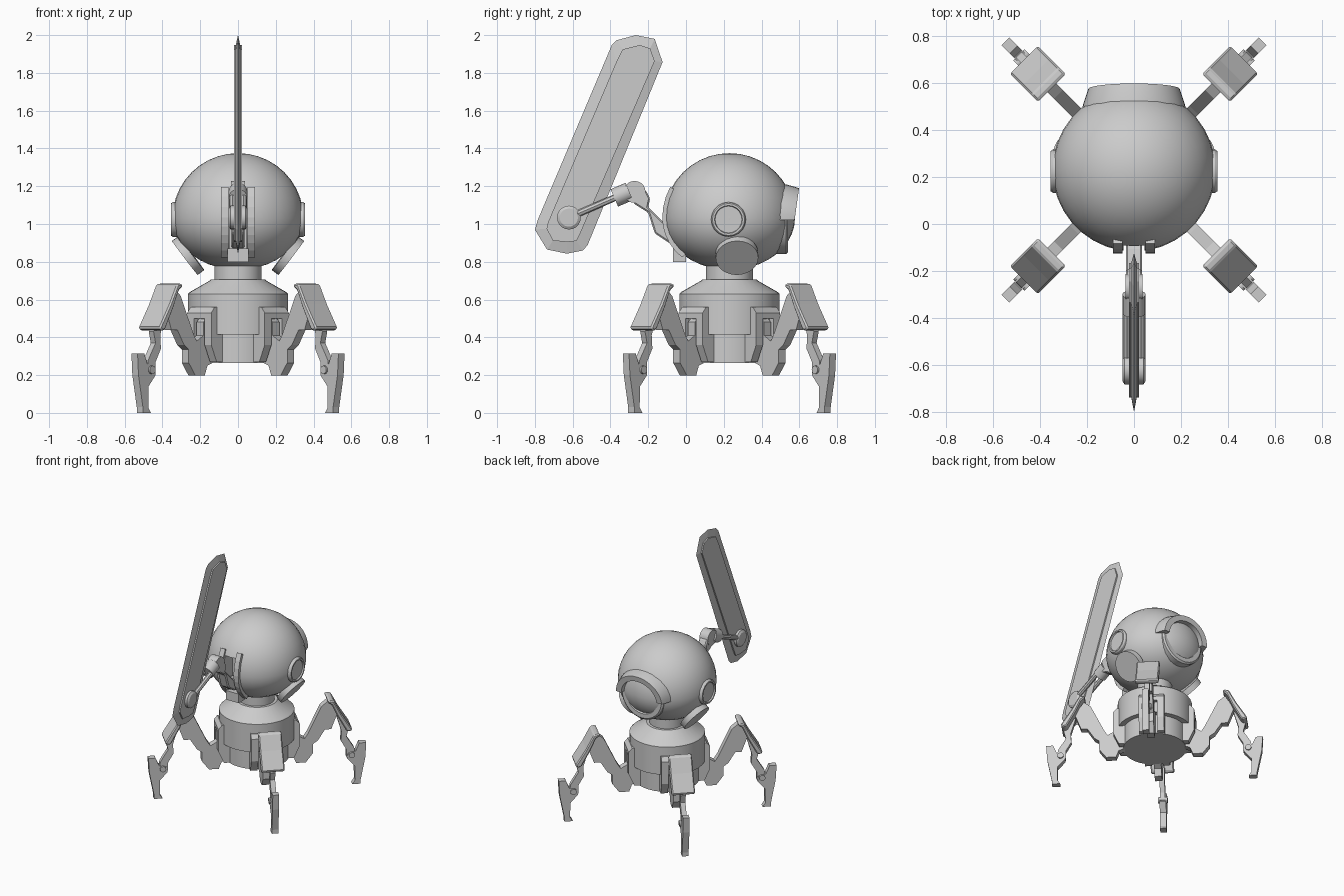
import bpy, bmesh, math
from mathutils import Matrix, Vector

if "Cube" in bpy.data.objects:
    bpy.data.objects.remove(bpy.data.objects["Cube"])

CY = 0.23  # body axis position on y
grey = bpy.data.materials.new("grey metal")
grey.diffuse_color = (0.6, 0.6, 0.6, 1)
grey.use_nodes = True
grey.node_tree.nodes["Principled BSDF"].inputs["Base Color"].default_value = grey.diffuse_color


def finish(name, bm, mat=Matrix(), smooth=True):
    bm.transform(mat)
    bmesh.ops.recalc_face_normals(bm, faces=bm.faces)
    me = bpy.data.meshes.new(name)
    bm.to_mesh(me)
    bm.free()
    ob = bpy.data.objects.new(name, me)
    bpy.context.collection.objects.link(ob)
    me.materials.append(grey)
    if smooth:
        bpy.ops.object.select_all(action='DESELECT')
        ob.select_set(True)
        bpy.context.view_layer.objects.active = ob
        bpy.ops.object.shade_smooth_by_angle(angle=math.radians(32))
    return ob


def prism(name, pts, half, mat=Matrix(), bevel=0, shift=0):
    """Profile in local x/z, extruded along local y."""
    bm = bmesh.new()
    f = bm.faces.new([bm.verts.new((a, shift - half, b)) for a, b in pts])
    ext = bmesh.ops.extrude_face_region(bm, geom=[f])
    vs = [v for v in ext['geom'] if isinstance(v, bmesh.types.BMVert)]
    bmesh.ops.translate(bm, verts=vs, vec=(0, 2 * half, 0))
    ob = finish(name, bm, mat, False)
    if bevel:
        m = ob.modifiers.new("bevel", 'BEVEL')
        m.width = bevel
        m.segments = 1
    return ob


def lathe(name, prof, mat=Matrix(), seg=32, arc=360, closed=False):
    """Revolve (radius, height) points about local z."""
    bm = bmesh.new()
    vs = [bm.verts.new((r, 0, h)) for r, h in prof]
    n = len(vs)
    es = [bm.edges.new((vs[i], vs[(i + 1) % n])) for i in range(n if closed else n - 1)]
    bmesh.ops.spin(bm, geom=vs + es, cent=(0, 0, 0), axis=(0, 0, 1),
                   angle=math.radians(arc), steps=seg)
    bmesh.ops.remove_doubles(bm, verts=bm.verts, dist=1e-4)
    if arc < 360:
        bmesh.ops.holes_fill(bm, edges=[e for e in bm.edges if e.is_boundary])
    return finish(name, bm, mat)


def disc(name, r, h0, h1, mat, seg=20):
    return lathe(name, [(0, h0), (r, h0), (r, h1), (0, h1)], mat, seg)


def cut(ob, cutter):
    m = ob.modifiers.new("cut", 'BOOLEAN')
    m.operation = 'DIFFERENCE'
    m.object = cutter
    cutter.hide_render = True
    cutter.hide_viewport = True


def aim(pos, direction):
    return Matrix.Translation(pos) @ Vector(direction).to_track_quat('Z', 'Y').to_matrix().to_4x4()


def box(a0, a1, b0, b1):
    return [(a0, b0), (a1, b0), (a1, b1), (a0, b1)]


AXIS = Matrix.Translation((0, CY, 0))
SIDE = Matrix.Rotation(math.pi / 2, 4, 'Z')  # local x becomes world y

# Round head, flatter below its equator
R, HZ = 0.347, 1.03
prof = []
for i in range(21):
    a = -math.pi / 2 + math.pi * i / 20
    prof.append((R * math.cos(a), HZ + math.sin(a) * (0.272 if a < 0 else 0.345)))
prof[0], prof[-1] = (0, HZ - 0.272), (0, HZ + 0.345)
head = lathe("head", prof, AXIS, 36)
EYE = aim((0, 0, 1.02), (0, 1, 0))
cut(head, disc("eye_cutter", 0.145, 0.44, 0.75, EYE))
slot = prism("slot_cutter", box(-0.3, 0.0, 0.86, 1.15), 0.045, SIDE)
cut(head, slot)

# Arm mount: curved frame on the front of the head, open in the middle
arc = []
for rad, order in ((1.025, range(9)), (0.9, range(8, -1, -1))):
    for i in order:
        a = math.radians(152 + 73 * i / 8)
        arc.append((CY + R * rad * math.cos(a),
                    HZ + rad * math.sin(a) * (0.345 if a < math.pi else 0.285)))
for s in (-1, 1):
    prism("arm_mount_rail", arc, 0.02, SIDE, shift=s * 0.07)
prism("arm_mount_base", box(-0.07, 0.0, 0.80, 0.87), 0.055, SIDE)

# Eye: recessed socket, rim and brow
lathe("eye_socket", [(0.18, 0.44), (0.18, 0.53), (0.168, 0.54), (0.135, 0.54),
                     (0.11, 0.47), (0.11, 0.455), (0, 0.455)], EYE)
shear = Matrix(((1, 0, 0, 0), (0, 1, 0.14, -0.143), (0, 0, 1, 0), (0, 0, 0, 1)))
turn = Matrix(((1, 0, 0, 0), (0, 0, 1, 0), (0, 0.87, 0, 1.02), (0, 0, 0, 1)))
lathe("eye_brow", [(0.222, 0.47), (0.218, 0.505), (0.195, 0.575), (0.15, 0.575), (0.15, 0.47)],
      shear @ turn, 18, 180, True)

# Side ports and tilted ear discs
for s in (-1, 1):
    lathe("side_port", [(0.092, 0.3), (0.092, 0.345), (0.085, 0.356), (0.074, 0.356),
                        (0.071, 0.346), (0, 0.346)], aim((0, 0.225, 1.024), (s, 0, 0)), 20)
    disc("ear_disc", 0.113, -0.035, 0.008, aim((s * 0.275, 0.27, 0.825), (s * 0.79, 0.02, -0.6)), 24)

# Neck and drum-shaped body
lathe("neck", [(0, 0.68), (0.125, 0.68), (0.125, 0.78), (0, 0.78)], AXIS)
lathe("body", [(0, 0.415), (0.265, 0.415), (0.265, 0.63), (0.255, 0.64), (0.15, 0.7),
               (0.145, 0.706), (0, 0.706)], AXIS)
disc("body_base", 0.225, 0.265, 0.42, AXIS, 32)

# Four legs on the diagonals
thigh = [(.20, .27), (.20, .49), (.25, .51), (.285, .48), (.285, .41), (.335, .38), (.36, .42),
         (.455, .62), (.505, .66), (.57, .56), (.525, .44), (.48, .44), (.43, .36), (.395, .335),
         (.395, .265), (.345, .198), (.275, .198), (.255, .25)]
pad = [(.49, .67), (.50, .685), (.535, .68), (.59, .575), (.668, .45), (.65, .435),
       (.625, .44), (.56, .56), (.52, .65)]
shin = [(.565, .53), (.60, .54), (.65, .43), (.635, .37), (.69, .28), (.70, .22), (.675, .19),
        (.635, .21), (.635, .27), (.595, .34), (.60, .41)]
foot = [(.725, .315), (.775, .315), (.768, .2), (.735, .03), (.735, 0), (.675, 0), (.695, .03),
        (.693, .14), (.64, .2), (.645, .24), (.70, .255)]
for k in range(4):
    M = AXIS @ Matrix.Rotation(math.radians(45 + 90 * k), 4, 'Z')
    prism("leg_mount_top", [(.19, .50), (.19, .56), (.265, .56), (.29, .53), (.29, .50)], 0.09, M)
    for s in (-1, 1):
        prism("leg_mount_side", [(.17, .27), (.17, .50), (.29, .50), (.29, .36), (.25, .27)],
              0.025, M, shift=s * 0.065)
    prism("thigh", thigh, 0.026, M)
    prism("knee_pad", pad, 0.083, M, 0.008)
    prism("shin", shin, 0.018, M)
    prism("foot", foot, 0.023, M)
    disc("ankle_pin", 0.022, -0.034, 0.034, M @ aim((.672, 0, .228), (0, 1, 0)), 12)

# Blade: sharp edge bevelled towards a raised middle plate
outer = [(-.266, 2.0), (-.166, 1.98), (-.124, 1.857), (-.52, .89), (-.545, .86), (-.63, .843),
         (-.736, .865), (-.8, .97), (-.784, 1.024), (-.393, 1.947), (-.367, 1.973)]
inner = [(-.245, 1.947), (-.19, 1.93), (-.166, 1.862), (-.562, .945), (-.58, .91), (-.63, .905),
         (-.705, .912), (-.738, .975), (-.73, 1.01), (-.368, 1.86), (-.335, 1.925)]
bm = bmesh.new()
edge = [bm.verts.new((0, y, z)) for y, z in outer]
for s in (-1, 1):
    prev = edge
    for x in (0.012, 0.022):
        ring = [bm.verts.new((s * x, y, z)) for y, z in inner]
        for i in range(11):
            j = (i + 1) % 11
            bm.faces.new((prev[i], prev[j], ring[j], ring[i]))
        prev = ring
    bm.faces.new(prev)
finish("blade", bm, smooth=False)

# Blade hub, fork, collar and elbow
HUB, COL = Vector((0, -.62, 1.034)), Vector((0, -.34, 1.155))
along = COL - HUB
X = (1, 0, 0)
lathe("blade_hub", [(0, -.05), (.048, -.05), (.063, -.04), (.063, .04), (.048, .05), (0, .05)],
      aim(HUB, X), 20)
for s in (-1, 1):
    off = Vector((s * 0.03, 0, 0))
    disc("blade_fork", 0.018, 0, along.length, aim(HUB + off, along), 8)
disc("arm_collar", 0.05, -.043, .043, aim(COL, along), 16)
disc("elbow", 0.058, -.036, .036, aim((0, -.272, 1.17), X), 20)
prism("upper_arm", [(-.25, 1.19), (-.21, 1.175), (-.19, 1.135), (-.2, 1.09), (-.1, .99), (.0, .97),
                    (.0, .87), (-.09, .9), (-.165, .95), (-.2, 1.06), (-.28, 1.11)], 0.035, SIDE, 0.008)
